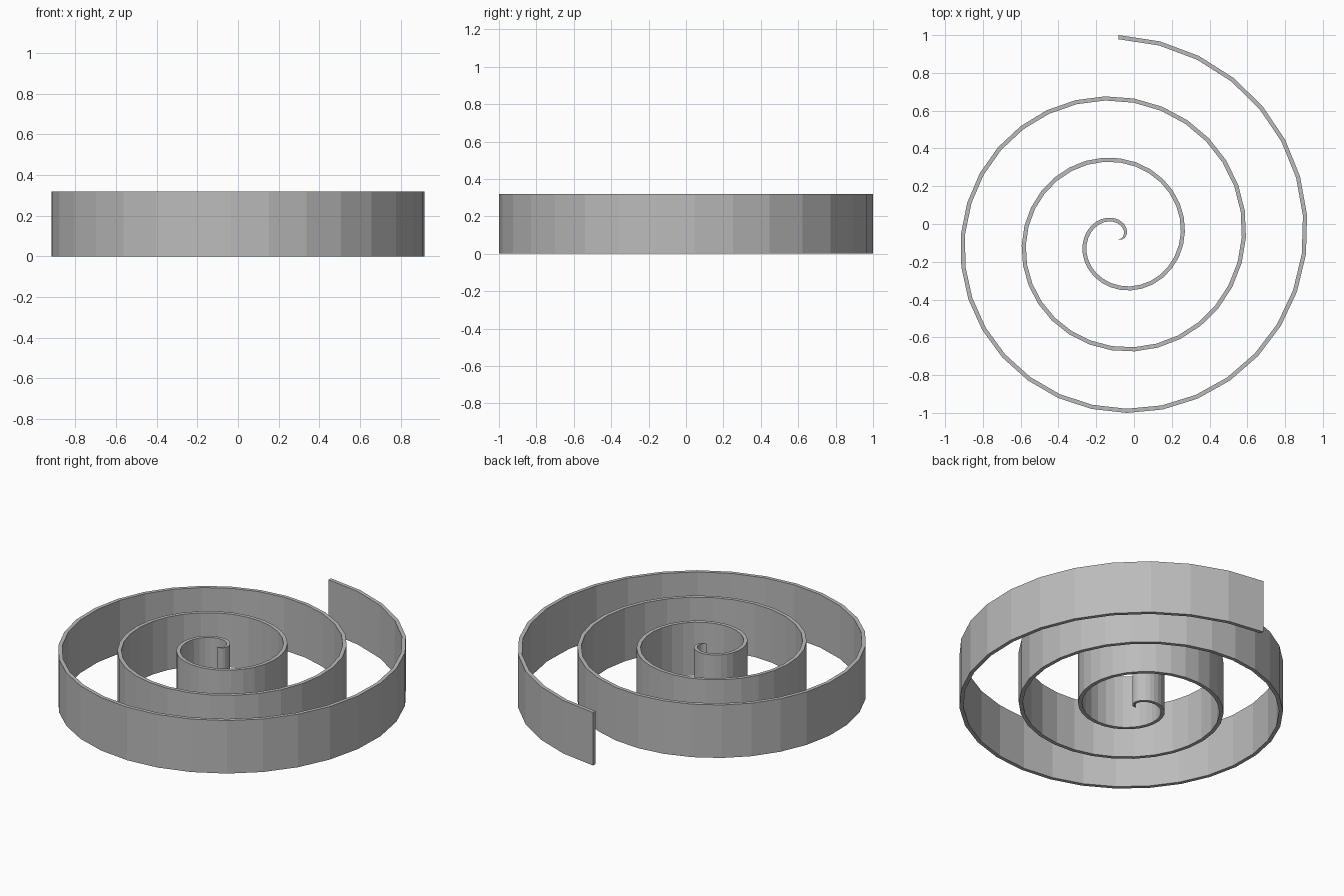
import bpy, bmesh, math

PITCH = 0.3258      # radius gained per turn
WALL = 0.022        # band thickness, measured radially
HEIGHT = 0.319
TURNS = 3.25
STEPS = 99

cube = bpy.data.objects.get("Cube")
if cube:
    bpy.data.objects.remove(cube, do_unlink=True)

# Plain grey material
grey = bpy.data.materials.new("grey")
grey.use_nodes = True
colour = (0.5, 0.5, 0.5, 1)
grey.diffuse_color = colour
grey.node_tree.nodes["Principled BSDF"].inputs["Base Color"].default_value = colour


def spiral_point(bm, step, offset):
    """Vertex on a spiral whose radius grows evenly with its angle."""
    turn = TURNS * step / STEPS
    radius = PITCH * turn + offset
    angle = math.tau * turn
    return bm.verts.new((radius * math.cos(angle), radius * math.sin(angle), 0))


# Flat spiral strip between the inner and outer curves
bm = bmesh.new()
inner = [spiral_point(bm, i, 0) for i in range(STEPS + 1)]
outer = [spiral_point(bm, i, WALL) for i in range(STEPS + 1)]
for i in range(STEPS):
    bm.faces.new((inner[i], outer[i], outer[i + 1], inner[i + 1]))

# Raise the strip into a standing band
raised = bmesh.ops.extrude_face_region(bm, geom=bm.faces[:])["geom"]
top = [v for v in raised if isinstance(v, bmesh.types.BMVert)]
bmesh.ops.translate(bm, verts=top, vec=(0, 0, HEIGHT))
bmesh.ops.recalc_face_normals(bm, faces=bm.faces[:])

# Centre the footprint
for axis in (0, 1):
    values = [v.co[axis] for v in bm.verts]
    middle = (min(values) + max(values)) / 2
    for v in bm.verts:
        v.co[axis] -= middle

mesh = bpy.data.meshes.new("spiral_band")
bm.to_mesh(mesh)
bm.free()
mesh.materials.append(grey)
band = bpy.data.objects.new("spiral_band", mesh)
bpy.context.collection.objects.link(band)
